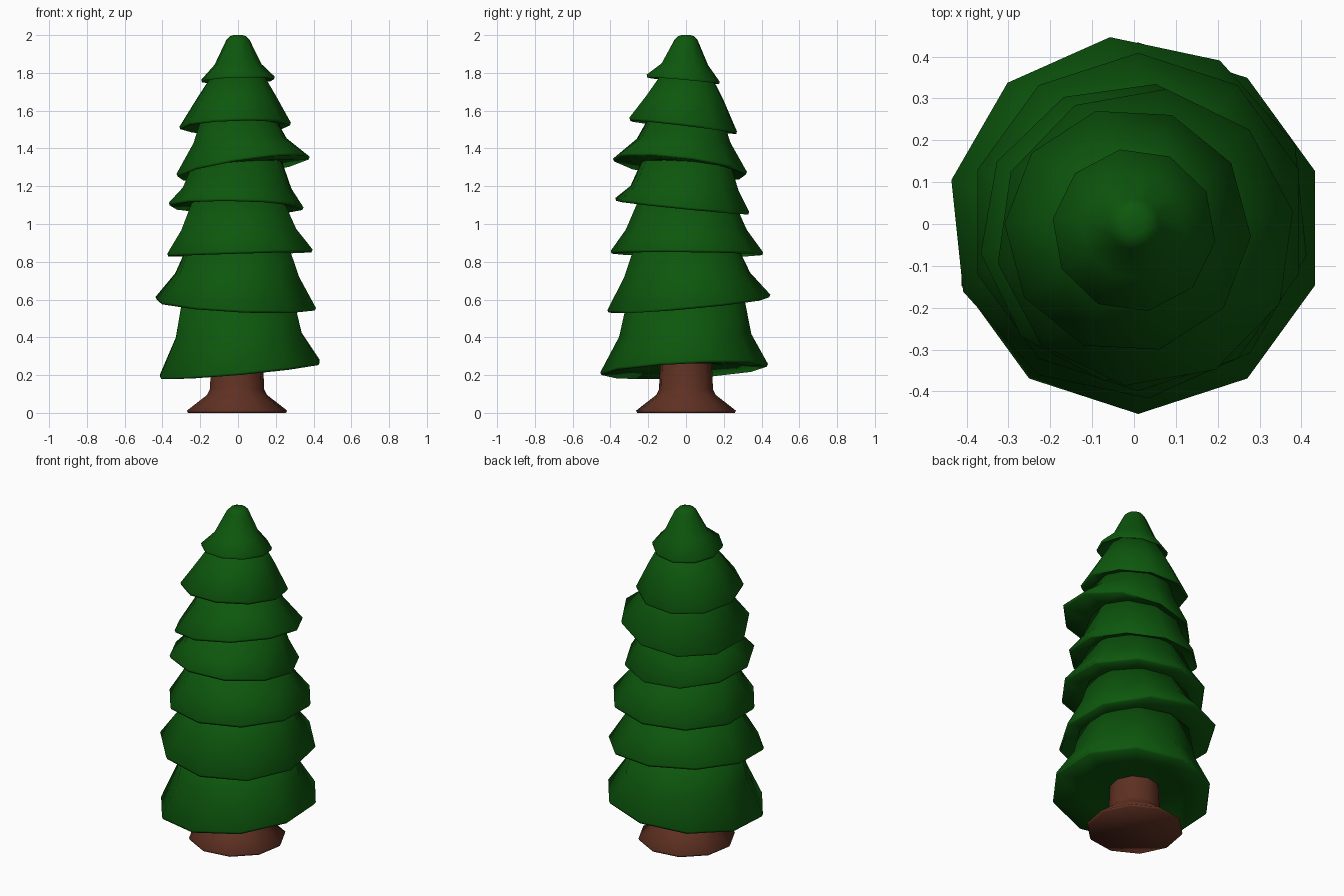
import bpy, bmesh, math

if "Cube" in bpy.data.objects:
    bpy.data.objects.remove(bpy.data.objects["Cube"])

SIDES = 10


def material(name, rgb):
    m = bpy.data.materials.new(name)
    m.diffuse_color = (*rgb, 1)
    m.use_nodes = True
    m.node_tree.nodes["Principled BSDF"].inputs["Base Color"].default_value = m.diffuse_color
    return m


green = material("needles_green", (0.004, 0.095, 0.004))
brown = material("bark_brown", (0.115, 0.03, 0.016))


def lathe(name, rings, phase, mat, angle):
    """Ten-sided solid; each ring is (radius, z, centre x, centre y, tilt x, tilt y)."""
    bm = bmesh.new()
    loops = []
    for r, z, cx, cy, tx, ty in rings:
        loop = []
        for i in range(SIDES):
            a = math.radians(phase) + math.tau * i / SIDES
            x, y = cx + r * math.cos(a), cy + r * math.sin(a)
            loop.append(bm.verts.new((x, y, z + tx * x + ty * y)))
        loops.append(loop)
    for lo, hi in zip(loops, loops[1:]):
        for i in range(SIDES):
            j = (i + 1) % SIDES
            bm.faces.new((lo[i], lo[j], hi[j], hi[i]))
    bm.faces.new(loops[0][::-1])
    bm.faces.new(loops[-1])
    bmesh.ops.recalc_face_normals(bm, faces=bm.faces)
    me = bpy.data.meshes.new(name)
    bm.to_mesh(me)
    bm.free()
    me.materials.append(mat)
    ob = bpy.data.objects.new(name, me)
    bpy.context.collection.objects.link(ob)
    bpy.ops.object.select_all(action='DESELECT')
    ob.select_set(True)
    bpy.context.view_layer.objects.active = ob
    bpy.ops.object.shade_smooth_by_angle(angle=math.radians(angle))
    return ob


# Trunk with a flared foot
foot = [(0.262, 0.0), (0.268, 0.012), (0.16, 0.095), (0.145, 0.125), (0.138, 0.30)]
lathe("trunk", [(r, z, -0.005, 0, 0, 0) for r, z in foot], 8, brown, 80)

# Branch tiers: rim radius, rim z, centre x/y, rim tilt x/y, phase,
# then upper profile points (radius, z)
tiers = [
    (0.444, 0.228, 0.010, -0.010, 0.09, 0.05, 18, [(0.35, 0.41), (0.31, 0.60)]),
    (0.434, 0.575, -0.012, 0.015, -0.05, 0.09, 24, [(0.335, 0.73), (0.275, 0.88)]),
    (0.404, 0.845, 0.010, 0.005, 0.03, -0.01, 18, [(0.32, 0.97), (0.25, 1.13)]),
    (0.360, 1.090, -0.010, -0.020, -0.02, -0.10, 8, [(0.29, 1.19), (0.225, 1.36)]),
    (0.358, 1.295, 0.027, -0.032, 0.15, -0.12, 10, [(0.25, 1.44), (0.19, 1.58)]),
    (0.295, 1.517, -0.015, -0.015, 0.03, -0.12, 33, [(0.21, 1.67), (0.13, 1.80)]),
    (0.196, 1.763, 0.000, -0.015, 0.03, -0.09, 28,
     [(0.125, 1.845), (0.062, 1.975), (0.045, 1.993), (0.025, 2.0)]),
]
for n, (r, z, cx, cy, tx, ty, phase, upper) in enumerate(tiers, 1):
    rings = [
        (0.12, z + 0.035, 0, 0, 0, 0),
        (r * 0.65, z + 0.02, cx * .5, cy * .5, tx * .5, ty * .5),
        (r * 0.985, z - 0.006, cx, cy, tx, ty),
        (r, z + 0.008, cx, cy, tx, ty),
    ]
    for k, (ur, uz) in enumerate(upper):
        f = 0.4 if k == 0 else 0
        rings.append((ur, uz, cx * f, cy * f, tx * f, ty * f))
    lathe(f"branch_tier_{n}", rings, phase, green, 85)
